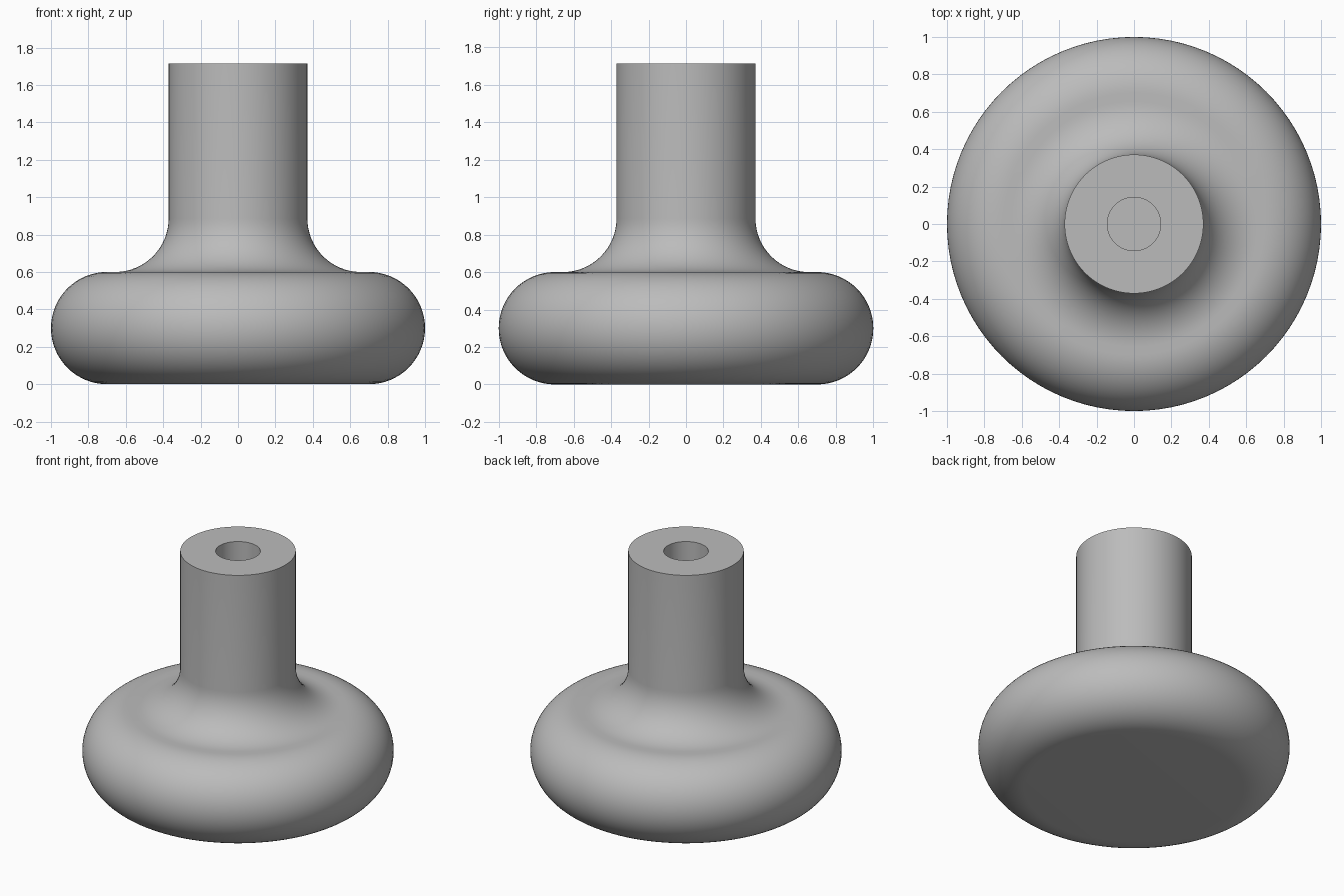
import bpy, bmesh
from math import sin, cos, pi, radians

cube = bpy.data.objects.get("Cube")
if cube:
    bpy.data.objects.remove(cube, do_unlink=True)

BODY_R, EDGE_R = 1.0, 0.3
STEM_R, STEM_TOP = 0.371, 1.714
FILLET_R = 0.286
BORE_R, BORE_FLOOR = 0.143, 0.86
SEGMENTS = 96

grey = bpy.data.materials.new("plain grey")
colour = (0.5, 0.5, 0.5, 1)
grey.diffuse_color = colour
grey.use_nodes = True
grey.node_tree.nodes["Principled BSDF"].inputs["Base Color"].default_value = colour


def arc(cx, cz, r, start, end, steps):
    """Points (radius, height) along an arc, angles in degrees."""
    angles = [radians(start + (end - start) * i / steps) for i in range(steps + 1)]
    return [(cx + r * cos(a), cz + r * sin(a)) for a in angles]


def lathe(name, profile):
    """Spin a profile that starts and ends on the z axis."""
    bm = bmesh.new()
    verts = [bm.verts.new((r, 0, z)) for r, z in profile]
    edges = [bm.edges.new(pair) for pair in zip(verts, verts[1:])]
    bmesh.ops.spin(bm, geom=verts + edges, cent=(0, 0, 0), axis=(0, 0, 1),
                   angle=2 * pi, steps=SEGMENTS, use_duplicate=False)
    bmesh.ops.remove_doubles(bm, verts=bm.verts, dist=1e-4)
    bmesh.ops.recalc_face_normals(bm, faces=bm.faces)
    mesh = bpy.data.meshes.new(name)
    bm.to_mesh(mesh)
    bm.free()
    mesh.materials.append(grey)
    obj = bpy.data.objects.new(name, mesh)
    bpy.context.collection.objects.link(obj)
    bpy.ops.object.select_all(action="DESELECT")
    obj.select_set(True)
    bpy.context.view_layer.objects.active = obj
    bpy.ops.object.shade_smooth_by_angle(angle=radians(30))
    return obj


# Rounded grip, filleted neck, stem and blind bore as one turned piece
grip = arc(BODY_R - EDGE_R, EDGE_R, EDGE_R, -90, 90, 32)
neck = arc(STEM_R + FILLET_R, 2 * EDGE_R + FILLET_R, FILLET_R, 270, 180, 16)
stem = [(STEM_R, STEM_TOP), (BORE_R, STEM_TOP), (BORE_R, BORE_FLOOR), (0, BORE_FLOOR)]
lathe("knob", [(0, 0)] + grip + neck + stem)
